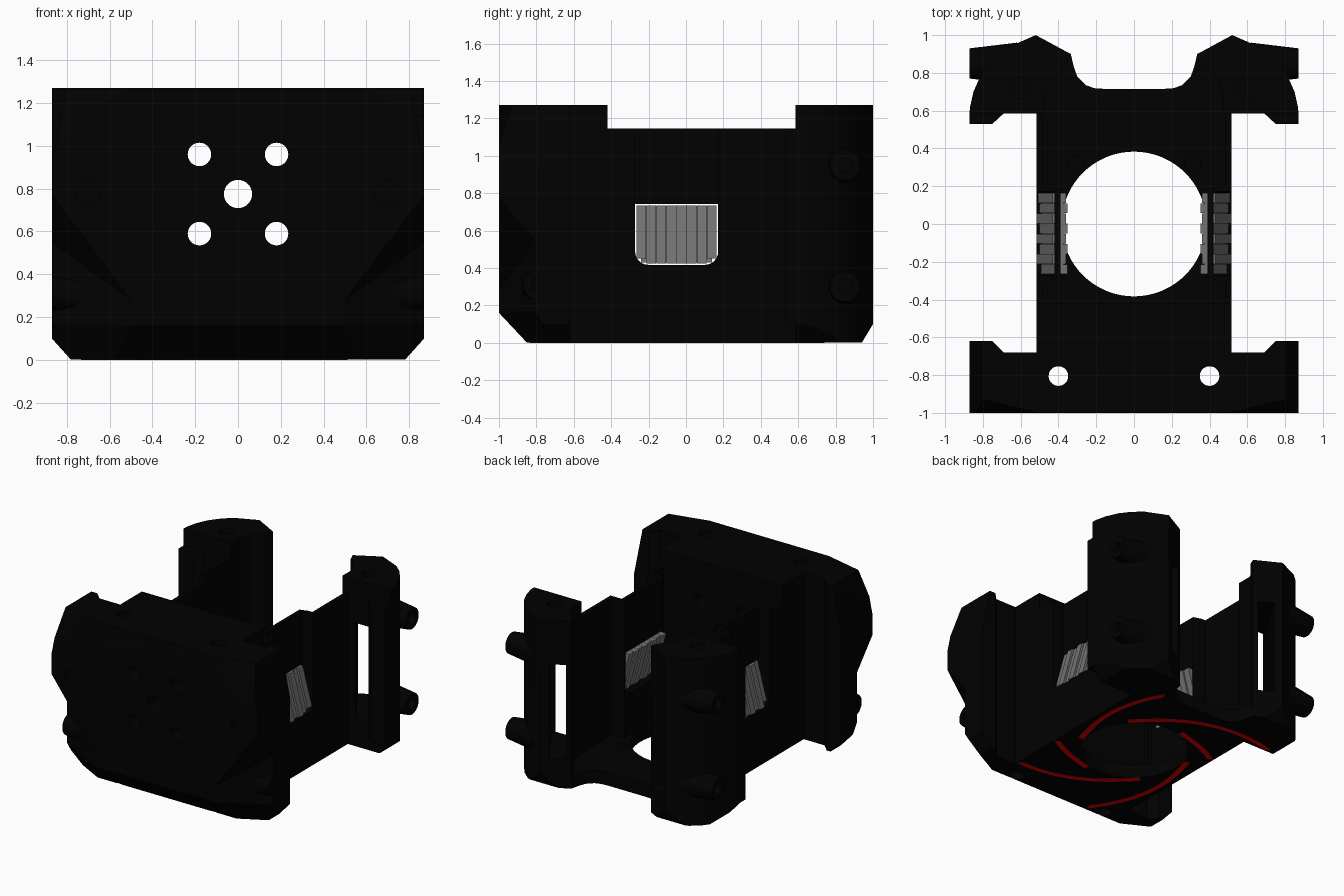
import bpy, bmesh, math
from mathutils import Vector, Matrix

if "Cube" in bpy.data.objects:
    bpy.data.objects.remove(bpy.data.objects["Cube"])

BASE = 0.002   # underside of the housing; the stripes sit just below it
TOP = 1.27


def material(name, rgb):
    m = bpy.data.materials.new(name)
    m.diffuse_color = (*rgb, 1)
    m.use_nodes = True
    m.node_tree.nodes["Principled BSDF"].inputs["Base Color"].default_value = m.diffuse_color
    return m


BLACK = material("matte black", (0.0003, 0.0003, 0.0003))
GREY = material("grille grey", (0.17, 0.17, 0.17))
RED = material("stripe red", (0.75, 0.0, 0.0))


def finish(name, bm, mat):
    bmesh.ops.recalc_face_normals(bm, faces=bm.faces[:])
    me = bpy.data.meshes.new(name)
    bm.to_mesh(me)
    bm.free()
    me.materials.append(mat)
    ob = bpy.data.objects.new(name, me)
    bpy.context.collection.objects.link(ob)
    return ob


def prism(name, pts, lo, hi, axis="z", mat=BLACK, planes=()):
    """Extrude a profile along z (xy points) or x (yz points), then trim by planes."""
    bm = bmesh.new()
    put = (lambda p, h: (p[0], p[1], h)) if axis == "z" else (lambda p, h: (h, p[0], p[1]))
    face = bm.faces.new([bm.verts.new(put(p, lo)) for p in pts])
    ext = bmesh.ops.extrude_face_region(bm, geom=[face])
    move = Vector(put((0, 0), hi - lo))
    bmesh.ops.translate(bm, vec=move, verts=[v for v in ext["geom"] if isinstance(v, bmesh.types.BMVert)])
    for a, b, c in planes:
        a, b, c = Vector(a), Vector(b), Vector(c)
        n = (b - a).cross(c - a).normalized()
        if n.dot(a - Vector((0, 0, 0.6))) < 0:
            n = -n
        cut_geom = bmesh.ops.bisect_plane(bm, geom=bm.verts[:] + bm.edges[:] + bm.faces[:],
                                          plane_co=a, plane_no=n, clear_outer=True)["geom_cut"]
        edges = [e for e in cut_geom if isinstance(e, bmesh.types.BMEdge) and e.is_boundary]
        if edges:
            bmesh.ops.edgenet_fill(bm, edges=edges)
    return finish(name, bm, mat)


def box(name, x, y, z, mat=BLACK):
    return prism(name, [(x[0], y[0]), (x[1], y[0]), (x[1], y[1]), (x[0], y[1])], z[0], z[1], mat=mat)


def rod(name, a, b, r1, r2=None, mat=BLACK, seg=32):
    a, b = Vector(a), Vector(b)
    bm = bmesh.new()
    rot = Vector((0, 0, 1)).rotation_difference(b - a).to_matrix().to_4x4()
    bmesh.ops.create_cone(bm, cap_ends=True, segments=seg, radius1=r1, radius2=r2 or r1,
                          depth=(b - a).length, matrix=Matrix.Translation((a + b) / 2) @ rot)
    return finish(name, bm, mat)


def cut(ob, *cutters, op="DIFFERENCE"):
    for c in cutters:
        m = ob.modifiers.new("cut", "BOOLEAN")
        m.operation, m.solver, m.object = op, "EXACT", c
        dg = bpy.context.evaluated_depsgraph_get()
        me = bpy.data.meshes.new_from_object(ob.evaluated_get(dg))
        ob.modifiers.clear()
        ob.data = me
        bpy.data.objects.remove(c)


def mirror(ob):
    ob.modifiers.new("mirror", "MIRROR").use_mirror_merge = False


# Front block: stepped plan, trimmed by faceted corner planes
step = [(0.87, -0.62), (0.75, -0.62), (0.69, -0.68), (0.515, -0.68), (0.515, -0.42)]
both = lambda pts: pts + [(-x, y) for x, y in reversed(pts)]
foot = [((0, -1, 0.16), (1, -1, 0.16), (0, -0.85, 0))]
for s in (1, -1):
    foot.append(((s * .87, 0, .1), (s * .87, 1, .1), (s * .78, 0, 0)))
upper, lower = list(foot), list(foot)
for s in (1, -1):
    upper += [
        ((s * .5, -1, TOP), (s * .8, -.93, TOP), (s * .8, -1, 1.08)),
        ((s * .8, -1, TOP), (s * .8, 0, TOP), (s * .87, 0, 0.92)),
        ((s * .87, -1, .77), (s * .5, -1, .28), (s * .87, -.81, .55)),
    ]
    lower.append(((s * .5, -1, .16), (s * .87, -.81, .17), (s * .68, -.80, 0)))
front = prism("front_block", both([(0.87, -1)] + step), BASE, TOP, planes=upper)
cut(front, prism("cutter", both([(.5, -1), (.87, -.81)] + step), BASE, .56, planes=lower), op="UNION")
# Through holes for screws, and blind recesses
for x, z, r in ((0, .775, .066), (.18, .96, .055), (-.18, .96, .055), (.18, .59, .055), (-.18, .59, .055)):
    cut(front, rod("cutter", (x, -1.2, z), (x, 0, z), r))
for s in (1, -1):
    cut(front, rod("cutter", (s * .4, -.805, -.2), (s * .4, -.805, 1.5), .052),
        rod("cutter", (s * .7, -1.2, .78), (s * .7, -.96, .78), .06),
        box("cutter", sorted((s * .85, s * .95)), (-.84, -.72), (1.13, 1.24)))

# Floor with the round opening and curved rear edge
edge = [(.515, -.7), (.515, .66), (.42, .8), (.335, .9), (.318, .83), (.30, .78), (.255, .735), (.21, .719), (.15, .715)]
floor = prism("floor", both(edge), BASE, .1)
cut(floor, rod("cutter", (0, 0, -1), (0, 0, 1), .383, seg=96))
mirror(rod("floor_stud", (.31, .32, .09), (.31, .32, .15), .045))


# Side walls: thin ends, recessed panel above a window with rounded lower corners
def rounded_window(y0, y1, z0, z1, r):
    pts = [(y1, z1), (y0, z1)]
    for cy, start in ((y0 + r, 180), (y1 - r, 270)):
        for i in range(7):
            a = math.radians(start + 15 * i)
            pts.append((cy + r * math.cos(a), z0 + r + r * math.sin(a)))
    return pts


plan = [(.515, -.45), (.515, .62), (.485, .62), (.485, .20), (.45, .20), (.39, .18),
        (.39, -.28), (.45, -.30), (.485, -.30), (.485, -.45)]
wall = prism("side_wall", plan, BASE, 1.145)
cut(wall, prism("cutter", rounded_window(-.272, .172, .417, 2, .07), .42, .7, "x"),
    prism("cutter", rounded_window(-.272, .172, .417, .743, .07), .2, .7, "x"))
mirror(wall)

# Grille slats, staggered in depth, leaning inward, the end ones shorter
n, y0, w = 8, -.265, .43 / 8


def slat(name, x, y, z):
    ob = box(name, x, y, z, GREY)
    for v in ob.data.vertices:
        v.co.x -= .27 * (v.co.z - .425)
    mirror(ob)


for i in range(n):
    x = (.445, .515) if i % 2 else (.435, .50)
    slat(f"grille_slat_{i + 1}", x, (y0 + i * w, y0 + (i + 1) * w - .002), (.45 if i in (0, n - 1) else .425, .735))
slat("grille_backing", (.455, .49), (-.24, .14), (.43, .73))

# Rear posts with rounded outer corner and chamfered foot
outline = [(.47, .585), (.87, .585), (.868, .62), (.85, .70), (.81, .79), (.75, .87), (.68, .93),
           (.52, 1), (.335, .9), (.36, .84), (.44, .77), (.47, .70)]
post = prism("rear_post", outline, BASE, TOP,
             planes=[((0, 1, .1), (1, 1, .1), (0, .94, 0)), ((.87, 0, .1), (.87, 1, .1), (.78, 0, 0))])
# Slanted opening through the post, and the screw hole in its top
slot = [(.635, .5), (.775, .5), (.42, 1.05), (.28, 1.05)]
cut(post, prism("cutter", slot, .22, .94),
    rod("cutter", (.6, .72, 1.1), (.6, .72, 1.4), .055))
mirror(post)
wing = [(.69, .585), (.75, .53), (.87, .53), (.87, .6), (.69, .6)]
mirror(prism("post_wing", wing, .1, 1.14))

# Screw bosses on the outer sides
for label, y, z in (("rear_lower", .85, .30), ("rear_upper", .85, .95), ("front_lower", -.79, .31)):
    boss = rod(label + "_boss", (.62, y, z), (.87, y, z), .11, .08)
    cut(boss, rod("cutter", (.82, y, z), (1, y, z), .04))
    mirror(boss)


# Swirling stripes on the underside, kept within the footprint
def on_base(p):
    x, y = abs(p.x), p.y
    if not -.85 < y < .93 or x > .77 or math.hypot(x - .4, y + .805) < .06:
        return False
    if y > .70:
        return x + y < 1.5 and x > (.26 if y < .75 else .34)
    if y < -.69:
        return x < .6 or y > -.80
    return x < .515 or y > .59


bm = bmesh.new()
for k in range(6):
    prev = None
    for i in range(101):
        a = math.radians(60 * k + 44 + 1.1 * i)
        r = .392 + .58 * (1.1 * i / 100) ** 2
        d = Vector((math.cos(a), math.sin(a), 0))
        pair = (d * (r - .006), d * (r + .038))
        if prev and all(on_base(p) for p in pair + prev):
            ring = [prev[0], prev[1], pair[1], pair[0]]
            low = [bm.verts.new(p) for p in ring]
            high = [bm.verts.new(p + Vector((0, 0, .008))) for p in ring]
            bm.faces.new(low)
            bm.faces.new(high)
            for j in (1, 3):  # walls on the segment ends close the strip
                bm.faces.new((low[j], low[j - 1], high[j - 1], high[j]))
            for j in (0, 2):
                bm.faces.new((low[j], low[j - 1], high[j - 1], high[j]))
        prev = pair
bmesh.ops.remove_doubles(bm, verts=bm.verts[:], dist=1e-5)
# Drop the walls left between neighbouring segments
inner = [f for f in bm.faces if abs(f.normal.z) < .5 and all(
    len(e.link_faces) > 2 for e in f.edges if abs(e.verts[0].co.z - e.verts[1].co.z) < .001)]
bmesh.ops.delete(bm, geom=inner, context="FACES_ONLY")
finish("underside_stripes", bm, RED)

# Smooth the round surfaces while keeping edges sharp
bpy.ops.object.select_all(action="DESELECT")
for ob in bpy.context.scene.objects:
    ob.select_set(True)
    bpy.context.view_layer.objects.active = ob
bpy.ops.object.shade_smooth_by_angle(angle=math.radians(25))
